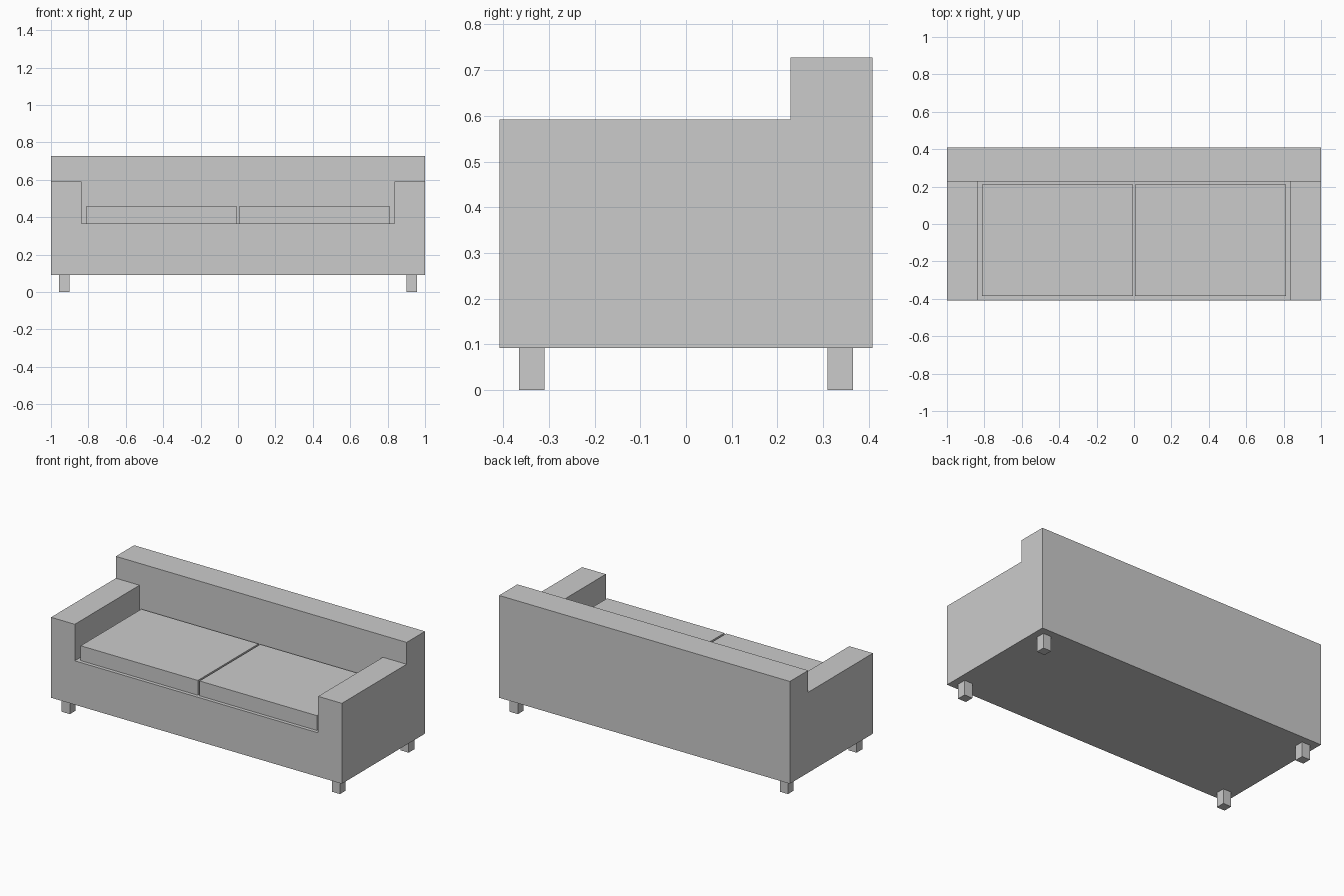
import bpy, bmesh

if "Cube" in bpy.data.objects:
    bpy.data.objects.remove(bpy.data.objects["Cube"])


def finish(bm, name):
    bmesh.ops.recalc_face_normals(bm, faces=bm.faces[:])
    mesh = bpy.data.meshes.new(name)
    bm.to_mesh(mesh)
    bm.free()
    obj = bpy.data.objects.new(name, mesh)
    bpy.context.collection.objects.link(obj)
    return obj


def box(name, lo, hi):
    bm = bmesh.new()
    bmesh.ops.create_cube(bm, size=1)
    for v in bm.verts:
        v.co = [lo[i] if v.co[i] < 0 else hi[i] for i in range(3)]
    return finish(bm, name)


def raise_faces(bm, faces, height):
    out = bmesh.ops.extrude_face_region(bm, geom=faces)["geom"]
    for v in out:
        if isinstance(v, bmesh.types.BMVert):
            v.co.z = height
    return [f for f in out if isinstance(f, bmesh.types.BMFace)]


BOTTOM, SEAT, ARM, BACK = 0.092, 0.365, 0.592, 0.728
DEPTH, BACK_Y, ARM_X = 0.408, 0.228, 0.837

# One-piece body: plan grid raised to seat, then arms and back, then back alone
bm = bmesh.new()
xs, ys = (-1, -ARM_X, ARM_X, 1), (-DEPTH, BACK_Y, DEPTH)
grid = [[bm.verts.new((x, y, BOTTOM)) for x in xs] for y in ys]
for j in range(2):
    for i in range(3):
        bm.faces.new((grid[j][i], grid[j][i + 1], grid[j + 1][i + 1], grid[j + 1][i]))
top = raise_faces(bm, bm.faces[:], SEAT)


def in_back(f):
    return f.calc_center_median().y > BACK_Y


top = raise_faces(bm, [f for f in top if in_back(f) or abs(f.calc_center_median().x) > ARM_X], ARM)
raise_faces(bm, [f for f in top if in_back(f)], BACK)
bmesh.ops.recalc_face_normals(bm, faces=bm.faces[:])
bmesh.ops.dissolve_limit(bm, angle_limit=0.01, verts=bm.verts[:], edges=bm.edges[:])
finish(bm, "sofa_body")

# Two seat cushions
for side, x0, x1 in (("left", -0.812, -0.006), ("right", 0.006, 0.812)):
    box(side + "_seat_cushion", (x0, -0.386, SEAT), (x1, 0.21, 0.457))

# Four square feet
for sx, side in ((-1, "left"), (1, "right")):
    for sy, end in ((-1, "front"), (1, "back")):
        x, y = sx * 0.929, sy * 0.337
        box(f"{end}_{side}_foot", (x - 0.028, y - 0.028, 0), (x + 0.028, y + 0.028, BOTTOM))
